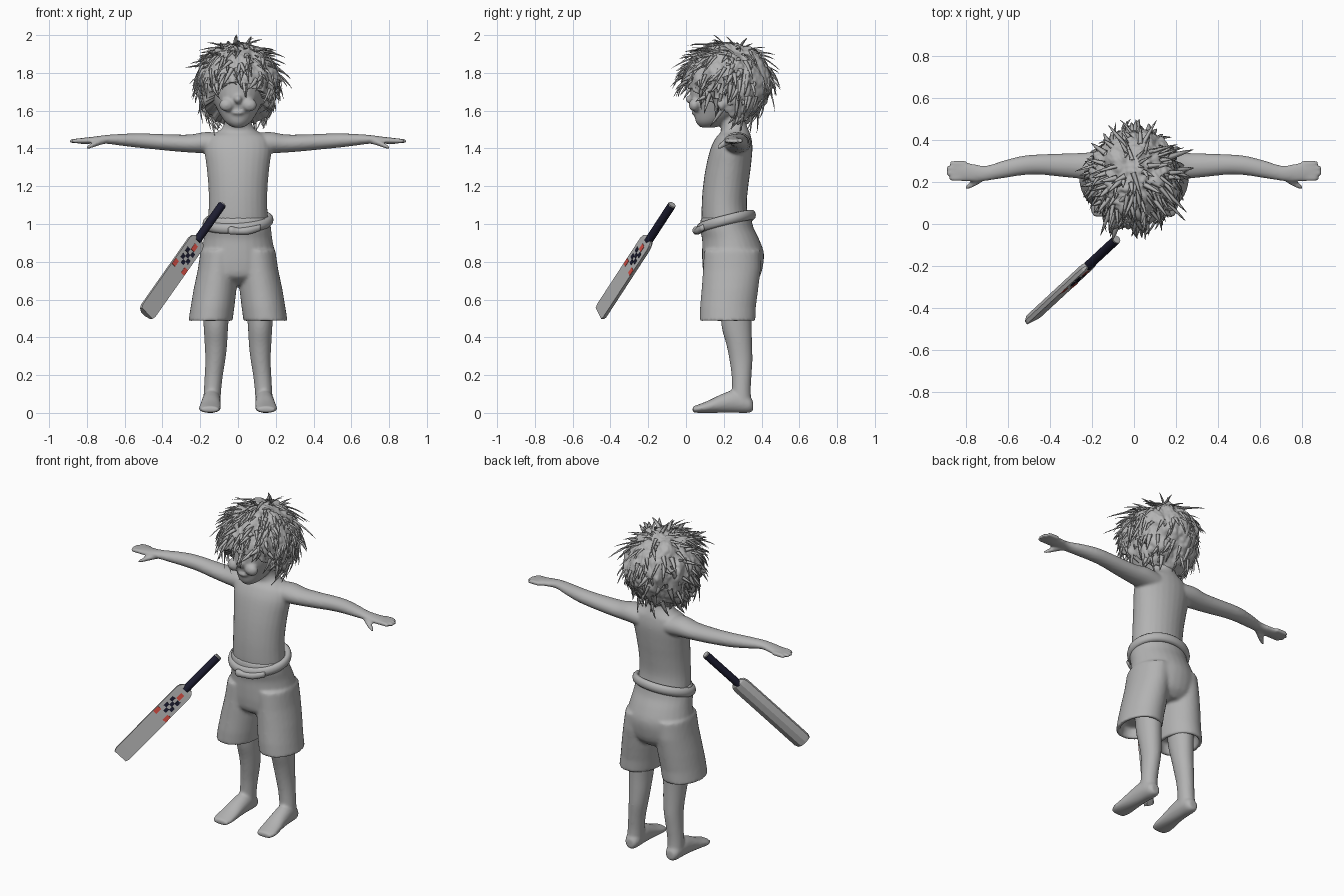
import bpy, bmesh, math, random
from mathutils import Vector, Matrix, noise

random.seed(4)
cube = bpy.data.objects.get("Cube")
if cube:
    bpy.data.objects.remove(cube)


def material(name, colour):
    m = bpy.data.materials.new(name)
    m.use_nodes = True
    m.diffuse_color = (*colour, 1)
    m.node_tree.nodes["Principled BSDF"].inputs["Base Color"].default_value = (*colour, 1)
    return m


grey = material("plain grey", (.45, .45, .45))
navy = material("dark navy", (.012, .012, .03))
red = material("red", (.7, .08, .06))


def make(name, bm, mat, angle=None, voxel=None, matrix=None):
    """Turn a bmesh into an object; voxel fuses overlapping parts into one skin."""
    bmesh.ops.recalc_face_normals(bm, faces=bm.faces)
    me = bpy.data.meshes.new(name)
    bm.to_mesh(me)
    bm.free()
    me.materials.append(mat)
    me.shade_smooth()
    if angle:
        me.set_sharp_from_angle(angle=math.radians(angle))
    ob = bpy.data.objects.new(name, me)
    bpy.context.collection.objects.link(ob)
    if matrix:
        ob.matrix_world = matrix
    if voxel:
        r = ob.modifiers.new("fuse", 'REMESH')
        r.mode, r.voxel_size, r.use_smooth_shade = 'VOXEL', voxel, True
        s = ob.modifiers.new("soften", 'SMOOTH')
        s.factor, s.iterations = .5, 5
    return ob


def spline(rows, steps=4):
    """Smooth in-between rows through the given ones."""
    rows = [Vector(r) for r in rows]
    out = []
    for i in range(len(rows) - 1):
        a, b, c, d = (rows[max(0, min(len(rows) - 1, i + k))] for k in (-1, 0, 1, 2))
        for s in range(steps):
            t = s / steps
            out.append(b + (c - a) * t / 2 + (a * 2 - b * 5 + c * 4 - d) * t**2 / 2
                       + (b * 3 - a - c * 3 + d) * t**3 / 2)
    return out + [rows[-1]]


def loft(bm, axis, rows, side=1, n=28, steps=4):
    """Oval rings along an axis; row = place, two centres, two radii."""
    rings = []
    for t, a, b, ra, rb in spline(rows, steps):
        ring = []
        for k in range(n):
            u = a + ra * math.cos(math.tau * k / n)
            v = b + rb * math.sin(math.tau * k / n)
            p = {'x': (t, u, v), 'y': (u, t, v), 'z': (u, v, t)}[axis]
            ring.append(bm.verts.new((p[0] * side, p[1], p[2])))
        rings.append(ring)
    for r, q in zip(rings, rings[1:]):
        for k in range(n):
            bm.faces.new((r[k], r[k - 1], q[k - 1], q[k]))
    bm.faces.new(rings[0])
    bm.faces.new(rings[-1])


def trunk(rows):
    """Rows of height, half width, front, back."""
    return [(z, 0, (f + b) / 2, w, (b - f) / 2) for z, w, f, b in rows]


def blob(bm, place, size):
    m = Matrix.Translation(place) @ Matrix.Diagonal((*size, 1))
    bmesh.ops.create_icosphere(bm, subdivisions=3, radius=1, matrix=m)


# Body: torso, head, arms, legs and feet in one skin
bm = bmesh.new()
loft(bm, 'z', trunk([(.9, .16, .11, .34), (1, .16, .085, .335), (1.1, .155, .083, .322),
                     (1.2, .157, .09, .33), (1.3, .166, .105, .343), (1.4, .178, .13, .352),
                     (1.46, .16, .16, .345), (1.49, .105, .185, .335), (1.53, .073, .18, .32),
                     (1.62, .07, .17, .31)]))
loft(bm, 'z', trunk([(1.512, .03, .075, .16), (1.54, .068, .052, .22), (1.6, .107, .04, .32),
                     (1.66, .132, .024, .37), (1.72, .146, .025, .39), (1.8, .15, .03, .4),
                     (1.88, .12, .07, .36), (1.92, .06, .13, .28)]))
blob(bm, (0, .022, 1.66), (.02, .025, .024))
blob(bm, (0, .042, 1.59), (.035, .014, .012))
for s in (1, -1):
    blob(bm, (s * .145, .2, 1.68), (.02, .035, .05))
    blob(bm, (s * .06, .045, 1.63), (.04, .03, .035))
    loft(bm, 'x', [(.08, .265, 1.42, .075, .06), (.17, .272, 1.43, .072, .057),
                   (.25, .276, 1.426, .062, .048), (.35, .28, 1.43, .055, .044),
                   (.45, .283, 1.437, .048, .041), (.53, .278, 1.442, .046, .038),
                   (.62, .26, 1.446, .042, .031), (.7, .242, 1.448, .036, .023),
                   (.76, .243, 1.444, .042, .019), (.82, .25, 1.44, .048, .016),
                   (.85, .253, 1.439, .044, .013)], s)
    for k in range(4):
        y = .217 + k * .024
        tip = .872 + .015 * math.sin(k * 1.1)
        loft(bm, 'x', [(.8, y, 1.441, .013, .013), (.85, y, 1.441, .013, .013),
                       (tip, y, 1.438, .011, .01), (tip + .008, y, 1.437, .005, .005)], s, 10)
    loft(bm, 'x', [(.7, .235, 1.44, .02, .015), (.74, .21, 1.43, .022, .016),
                   (.775, .187, 1.415, .018, .013), (.8, .174, 1.405, .01, .009)], s, 12)
    loft(bm, 'z', [(.6, .115, .265, .075, .085), (.46, .117, .268, .065, .08),
                   (.36, .117, .282, .059, .068), (.28, .12, .291, .053, .061),
                   (.2, .128, .294, .048, .053), (.12, .135, .293, .046, .05),
                   (.05, .139, .292, .046, .055)], s)
    loft(bm, 'y', [(.355, .138, .036, .025, .026), (.33, .138, .046, .042, .046),
                   (.26, .14, .06, .049, .06), (.19, .143, .05, .052, .05),
                   (.12, .147, .033, .057, .033), (.07, .15, .023, .058, .023),
                   (.035, .148, .018, .045, .016)], s)
make("body", bm, grey, voxel=.008)

# Shorts: seat and two open legs with hollow hems
bm = bmesh.new()
loft(bm, 'z', trunk([(1.035, .168, .08, .345), (.98, .175, .072, .358), (.92, .182, .085, .387),
                     (.85, .195, .085, .412), (.78, .202, .087, .408), (.72, .185, .1, .39),
                     (.68, .12, .16, .35)]))
for s in (1, -1):
    loft(bm, 'z', [(.86, .095, .245, .103, .15), (.76, .107, .243, .106, .153),
                   (.65, .122, .232, .114, .15), (.56, .135, .222, .116, .148),
                   (.485, .146, .22, .117, .148), (.487, .146, .22, .095, .127),
                   (.55, .135, .225, .09, .12)], s, steps=1)
make("shorts", bm, grey, voxel=.01)

# Rolled waistband, lower at the front, with a knot
bm = bmesh.new()
rings = []
for i in range(48):
    a = math.tau * i / 48
    out = Vector((math.sin(a), -math.cos(a), 0))
    mid = Vector((.168 * out.x, .213 + .137 * out.y, 1.012 + .035 * out.y + .01 * out.x))
    rings.append([bm.verts.new(mid + out * .02 * math.cos(math.tau * j / 10)
                               + Vector((0, 0, .028 * math.sin(math.tau * j / 10))))
                  for j in range(10)])
for i in range(48):
    r, q = rings[i - 1], rings[i]
    for j in range(10):
        bm.faces.new((r[j - 1], r[j], q[j], q[j - 1]))
make("waistband", bm, grey)
bm = bmesh.new()
loft(bm, 'x', [(-.052, .055, .965, .01, .014), (-.035, .052, .966, .018, .022),
               (0, .058, .962, .016, .018), (.06, .066, .966, .016, .02),
               (.12, .09, .982, .012, .016)], n=12)
make("waist_knot", bm, grey)

# Hair: lumpy cap tucked in under a sloping hairline
centre = Vector((0, .22, 1.75))


def scalp(d):
    """Point of the hair surface in a direction."""
    back = max(0, -d.z) * .04
    return centre + Vector((d.x * .213, d.y * (.235 if d.y < 0 else .235 - back),
                            d.z * (.205 if d.z > 0 else .25)))


def hairline(p):
    return 1.735 - .75 * max(p.y, 0) + .03 * noise.noise(p * 22)


bm = bmesh.new()
bmesh.ops.create_icosphere(bm, subdivisions=6, radius=1)
for v in bm.verts:
    d = v.co.normalized()
    p = scalp(d)
    q = Vector((p.x, p.y, p.z * .6))
    lump = .022 * noise.noise(q * 17) + .014 * abs(noise.noise(q * 34)) - .004
    if p.z < hairline(p):
        v.co = centre + (p - centre) * .58
    else:
        v.co = p + d * lump
make("hair_cap", bm, grey)

# Loose locks flowing away from the crown
bm = bmesh.new()
crown = Vector((0, .3, 1.97))
count = 0
while count < 330:
    d = Vector([random.gauss(0, 1) for _ in range(3)]).normalized()
    root = scalp(d)
    if root.z < hairline(root) + .02 or (d.y > .3 and random.random() < .5):
        continue
    count += 1
    flow = root - crown
    flow = (flow - d * flow.dot(d)).normalized()
    flow += Vector([random.uniform(-.6, .6) for _ in range(3)])
    lift = random.uniform(.1, .55) if d.z > .3 else random.uniform(0, .3)
    if d.y > .3:
        lift *= .4
    side = d.cross(flow).normalized()
    length, wide = random.uniform(.05, .1), random.uniform(.008, .016)
    prev = None
    for k in range(5):
        t = k / 4
        mid = root + (flow * t + d * (lift * t + .25 * t * (1 - t))) * length
        w = wide * (1 - t) ** .7 + .0008
        ring = [bm.verts.new(mid + o) for o in (side * w, d * w * .5, -side * w, -d * w * .5)]
        if prev:
            for j in range(4):
                bm.faces.new((prev[j - 1], prev[j], ring[j], ring[j - 1]))
        prev = ring
    bm.faces.new(prev)
make("hair_locks", bm, grey)

# Bat frame: local z runs up the bat, local -y is the playing face
toe = Vector((-.49, -.45, .525))
up = (Vector((-.085, -.075, 1.1)) - toe).normalized()
across = Vector((.065, .033, -.067))
across = (across - up * across.dot(up)).normalized()
frame = Matrix((across, up.cross(across), up)).transposed().to_4x4()
frame.translation = toe

# Bat blade with a ridged back
bm = bmesh.new()
half = [(.05, -.017), (.05, .002), (.018, .022)]
outline = half + [(-x, y) for x, y in reversed(half)]
prev = None
for z, w in ((0, .85), (.02, 1), (.51, 1), (.535, .88), (.55, .55)):
    ring = [bm.verts.new((x * w, y * (w if z > .1 else 1), z)) for x, y in outline]
    if prev:
        for j in range(6):
            bm.faces.new((prev[j - 1], prev[j], ring[j], ring[j - 1]))
    else:
        bm.faces.new(ring)
    prev = ring
bm.faces.new(prev)
make("bat_blade", bm, grey, angle=15, matrix=frame)

# Bat handle with a pale end cap
for name, low, high, r, mat in (("bat_handle", .53, .795, .022, navy),
                                ("bat_end_cap", .795, .802, .02, grey)):
    bm = bmesh.new()
    loft(bm, 'z', [(low, 0, 0, r, r), (high, 0, 0, r, r)], n=20, steps=1)
    make(name, bm, mat, angle=30, matrix=frame)

# Painted marks on the blade: navy checks between red bars
checks = [((i - 1) * .02, .375 + j * .024) for i in range(3) for j in range(4) if (i + j) % 2]
bars = [(.005, .485), (-.036, .34), (.036, .34)]
for name, spots, size, mat in (("navy_checks", checks, (.02, .004, .026), navy),
                               ("red_bars", bars, (.024, .004, .04), red)):
    bm = bmesh.new()
    for x, z in spots:
        bmesh.ops.create_cube(bm, size=1, matrix=Matrix.Translation((x, -.017, z))
                              @ Matrix.Diagonal((*size, 1)))
    make(name, bm, mat, angle=30, matrix=frame)
